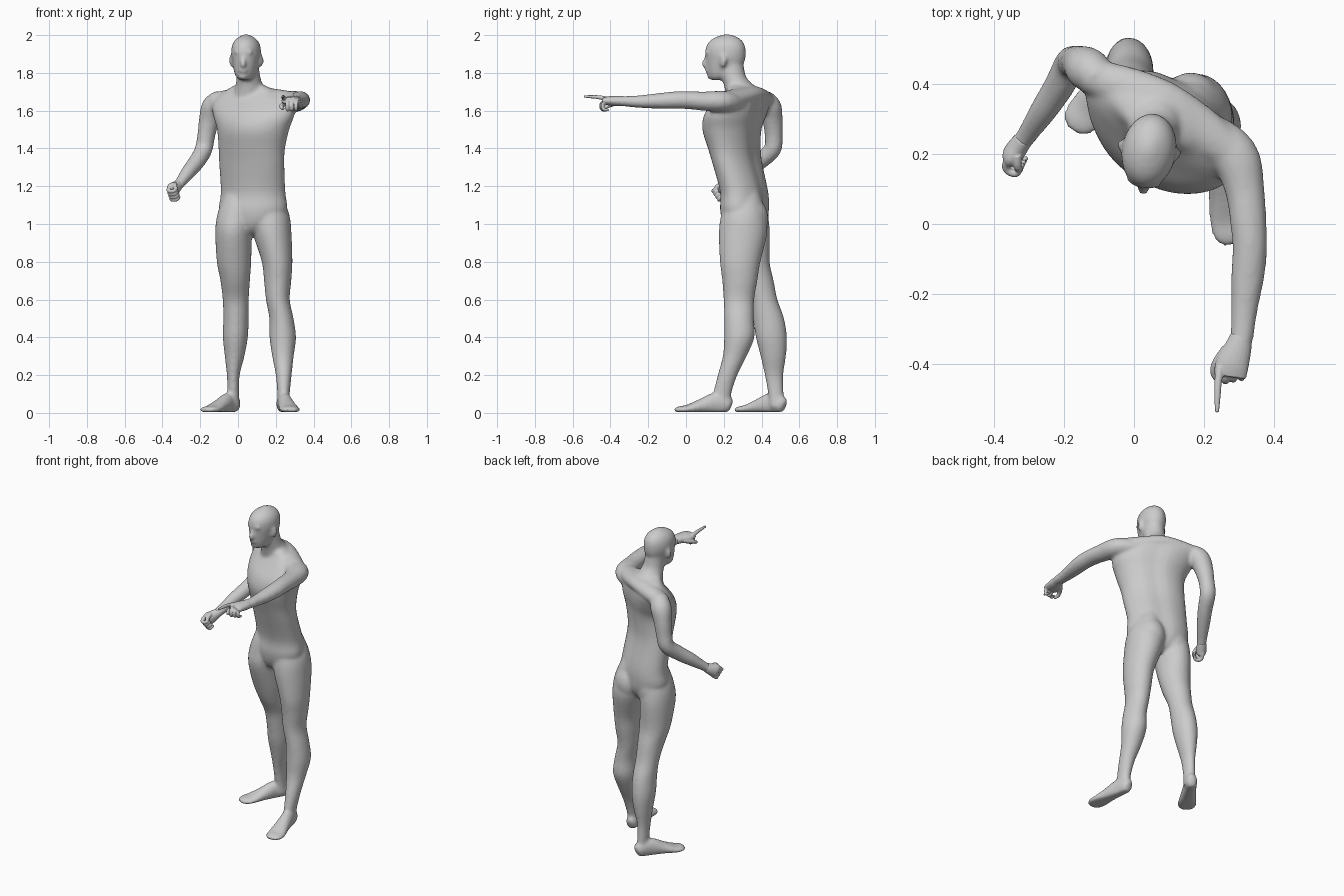
import bpy, bmesh, math
from mathutils import Vector, Matrix


def spline(rows, steps=4):
    """Catmull-Rom through rows of numbers."""
    out = []
    rows = [Vector(r) for r in rows]
    for i in range(len(rows) - 1):
        p0, p1 = rows[max(i - 1, 0)], rows[i]
        p2, p3 = rows[i + 1], rows[min(i + 2, len(rows) - 1)]
        for k in range(steps):
            t = k / steps
            out.append(0.5 * (2 * p1 + (p2 - p0) * t + (2 * p0 - 5 * p1 + 4 * p2 - p3) * t * t
                              + (3 * p1 - p0 - 3 * p2 + p3) * t ** 3))
    return out + [rows[-1]]


def skin(bm, rings):
    loops = [[bm.verts.new(p) for p in r] for r in rings]
    n = len(loops[0])
    for a, b in zip(loops, loops[1:]):
        for i in range(n):
            bm.faces.new((a[i], a[(i + 1) % n], b[(i + 1) % n], b[i]))
    bm.faces.new(loops[0])
    bm.faces.new(loops[-1])


def stack(bm, rows, yaws=None, groove=0, n=36):
    """Level elliptical sections (x, y, z, rx, ry), turned by yaw, optional furrow at the back."""
    rows = [tuple(r) + (yaws[i] if yaws else 0,) for i, r in enumerate(rows)]
    rings = []
    for x, y, z, a, b, yaw in spline(rows):
        m = Matrix.Rotation(math.radians(yaw), 3, 'Z')
        ring = []
        for i in range(n):
            t = 2 * math.pi * i / n
            g = 1 - groove * math.exp(-((t - math.pi / 2) / 0.25) ** 2)
            ring.append(Vector((x, y, z)) + m @ Vector((a * math.cos(t), b * g * math.sin(t), 0)))
        rings.append(ring)
    skin(bm, rings)


def tube(bm, rows, up=(0, 0, 1), floor=-9, n=20):
    """Sections (x, y, z, half width, half height) square to the path."""
    rows = spline(rows)
    pts = [Vector(r[:3]) for r in rows]
    rings = []
    for i, r in enumerate(rows):
        d = (pts[min(i + 1, len(pts) - 1)] - pts[max(i - 1, 0)]).normalized()
        s = d.cross(Vector(up)).normalized()
        u = s.cross(d)
        ring = []
        for k in range(n):
            t = 2 * math.pi * k / n
            p = pts[i] + s * r[3] * math.cos(t) + u * r[4] * math.sin(t)
            p.z = max(p.z, floor)
            ring.append(p)
        rings.append(ring)
    skin(bm, rings)


def ball(bm, loc, size, yaw=0):
    m = Matrix.Translation(loc) @ Matrix.Rotation(math.radians(yaw), 4, 'Z') @ Matrix.Diagonal((*size, 1))
    bmesh.ops.create_uvsphere(bm, u_segments=20, v_segments=12, radius=1, matrix=m)


def fuse(name, bm, voxel, smooth):
    """Merge all overlapping parts into one smooth skin."""
    bmesh.ops.recalc_face_normals(bm, faces=bm.faces)
    me = bpy.data.meshes.new(name)
    bm.to_mesh(me)
    bm.free()
    ob = bpy.data.objects.new(name, me)
    bpy.context.collection.objects.link(ob)
    r = ob.modifiers.new("fuse", 'REMESH')
    r.mode, r.voxel_size, r.use_smooth_shade = 'VOXEL', voxel, True
    s = ob.modifiers.new("soften", 'SMOOTH')
    s.factor, s.iterations = 0.5, smooth
    return ob


body = bmesh.new()

# torso, twisting from hips to chest
stack(body, [(.072, .305, .945, .03, .06), (.075, .307, .975, .10, .09), (.078, .31, 1.02, .16, .112),
             (.08, .31, 1.08, .188, .12), (.08, .308, 1.17, .18, .114),
             (.073, .272, 1.32, .186, .112), (.073, .256, 1.4, .19, .12), (.08, .243, 1.5, .206, .136),
             (.083, .262, 1.58, .237, .133), (.075, .298, 1.65, .235, .105), (.068, .31, 1.70, .16, .078),
             (.06, .29, 1.735, .085, .055)],
      [-20, -20, -20, -20, -24, -28, -29, -30, -30, -30, -30, -30], groove=0.08)
# shoulder yoke
tube(body, [(-.13, .425, 1.65, .05, .045), (-.03, .392, 1.67, .062, .046), (.075, .34, 1.685, .075, .048),
            (.18, .275, 1.67, .07, .048), (.28, .205, 1.655, .055, .048)])
# buttocks
ball(body, (0, .36, 1.03), (.085, .08, .11))
ball(body, (.163, .352, 1.03), (.085, .083, .11))

# neck and head
stack(body, [(.065, .31, 1.66, .10, .095), (.06, .282, 1.73, .074, .08), (.055, .252, 1.78, .063, .066),
             (.048, .235, 1.86, .06, .068)])
stack(body, [(.036, .165, 1.762, .025, .03), (.037, .182, 1.78, .048, .062), (.04, .198, 1.82, .063, .088),
             (.043, .208, 1.86, .071, .103), (.043, .21, 1.9, .078, .107), (.043, .21, 1.94, .075, .104),
             (.043, .212, 1.97, .061, .086), (.043, .215, 1.99, .039, .056), (.043, .218, 2.004, .012, .016)],
      [-10] * 9)
# face: nose, brow, lips, chin, ears
tube(body, [(.028, .115, 1.905, .01, .01), (.027, .106, 1.87, .012, .013), (.026, .098, 1.848, .016, .017),
            (.027, .108, 1.832, .013, .012)], up=(0, -1, 0))
ball(body, (.028, .117, 1.91), (.052, .016, .012), -10)
ball(body, (.026, .112, 1.812), (.024, .013, .011), -10)
ball(body, (.025, .13, 1.781), (.026, .018, .016), -10)
ball(body, (-.034, .222, 1.865), (.012, .022, .036), 15)
ball(body, (.12, .197, 1.865), (.012, .022, .036), -35)

# legs: front leg, rear leg, tapering up into the hips
stack(body, [(.15, .305, 1.2, .06, .07), (.158, .305, 1.12, .088, .1), (.17, .304, 1.04, .104, .12),
             (.181, .302, .95, .102, .128), (.207, .287, .8, .081, .107),
             (.21, .285, .7, .072, .093), (.211, .28, .6, .063, .081), (.23, .281, .5, .064, .078),
             (.237, .282, .4, .07, .08), (.238, .258, .3, .057, .063), (.242, .22, .2, .042, .052),
             (.241, .192, .1, .033, .048), (.238, .192, .03, .033, .044)])
stack(body, [(.01, .32, 1.2, .06, .07), (.002, .32, 1.12, .088, .1), (-.012, .32, 1.04, .1, .115),
             (-.023, .322, .95, .097, .122), (-.021, .345, .8, .091, .098),
             (-.015, .375, .7, .078, .089), (-.012, .41, .6, .069, .074), (-.011, .437, .5, .067, .082),
             (-.014, .452, .4, .066, .082), (-.018, .462, .3, .052, .067), (-.025, .466, .2, .034, .049),
             (-.025, .476, .1, .031, .041), (-.02, .482, .03, .031, .039)])

# feet: same profile along each foot's direction
FOOT = [(-.01, .04, .015, .025), (.01, .045, .034, .045), (.08, .05, .038, .057), (.16, .035, .046, .038),
        (.23, .02, .056, .023), (.275, .017, .05, .018), (.3, .015, .024, .011)]
for heel, toe in (((.234, .232), (.281, -.05)), ((-.01, .516), (-.168, .275))):
    h, t = Vector(heel), Vector(toe)
    d = (t - h).normalized()
    k = (t - h).length / .29
    tube(body, [((h + d * s * k).x, (h + d * s * k).y, z, w, e) for s, z, w, e in FOOT], floor=.004)

# arms: lowered bent arm, outstretched arm
tube(body, [(-.09, .41, 1.665, .05, .05), (-.13, .442, 1.62, .063, .063), (-.152, .458, 1.55, .053, .056),
            (-.168, .464, 1.47, .048, .047), (-.182, .458, 1.395, .046, .047), (-.215, .395, 1.335, .044, .044),
            (-.26, .325, 1.278, .039, .039), (-.305, .258, 1.22, .028, .03), (-.33, .222, 1.19, .027, .028)],
     up=(.84, -.54, 0))
tube(body, [(.1, .315, 1.64, .04, .035), (.2, .26, 1.642, .066, .05), (.287, .195, 1.648, .07, .057),
            (.317, .1, 1.65, .057, .051),
            (.328, 0, 1.656, .052, .047), (.332, -.07, 1.655, .05, .046), (.326, -.15, 1.651, .048, .041),
            (.316, -.25, 1.648, .038, .033), (.309, -.33, 1.65, .033, .027), (.3, -.36, 1.65, .032, .024)])
fuse("body", body, .009, 8)


def curled_finger(bm, k, d, n, size=1.0):
    path = [k - d * .02, k + d * .014 + n * .004, k + d * .027 + n * .02, k + d * .02 + n * .042,
            k - d * .006 + n * .044]
    tube(bm, [(*p, r * size, r * size) for p, r in zip(path, (.011, .012, .011, .01, .007))],
         up=d.cross(n), n=12)


# clenched hand
fist = bmesh.new()
d = Vector((-.44, -.67, -.6)).normalized()
n = Vector((.85, -.5, -.06)).normalized()
s = d.cross(n)
c = Vector((-.35, .205, 1.178))
tube(fist, [(-.315, .245, 1.208, .026, .028), (-.332, .222, 1.192, .03, .034), (-.348, .198, 1.178, .03, .042),
            (-.355, .186, 1.168, .02, .036)], up=s)
for i in range(4):
    curled_finger(fist, c + d * .016 + s * (i - 1.5) * .019, d, n)
tube(fist, [(*(c - d * .02 + s * .026 + n * .015), .014, .014), (*(c + d * .008 + s * .034 + n * .034), .012, .012),
            (*(c + d * .028 + s * .015 + n * .046), .009, .009)], up=n, n=12)
fuse("clenched_hand", fist, .0035, 3)

# pointing hand
point = bmesh.new()
d, n = Vector((-.08, -1, 0)).normalized(), Vector((0, 0, -1))
tube(point, [(.308, -.32, 1.65, .031, .026), (.297, -.36, 1.651, .04, .027), (.281, -.405, 1.652, .048, .025),
             (.275, -.438, 1.652, .046, .018)])
for i in range(3):
    curled_finger(point, Vector((.264 + .023 * i, -.422 + .004 * i, 1.648)), d, n, 1 - .06 * i)
tube(point, [(.247, -.41, 1.66, .013, .013), (.241, -.455, 1.67, .011, .011), (.239, -.5, 1.674, .009, .009),
             (.238, -.54, 1.675, .006, .006)], n=12)
tube(point, [(.268, -.36, 1.645, .018, .016), (.238, -.395, 1.633, .013, .013), (.229, -.425, 1.62, .011, .011),
             (.24, -.448, 1.61, .008, .008)], n=12)
fuse("pointing_hand", point, .0035, 3)
